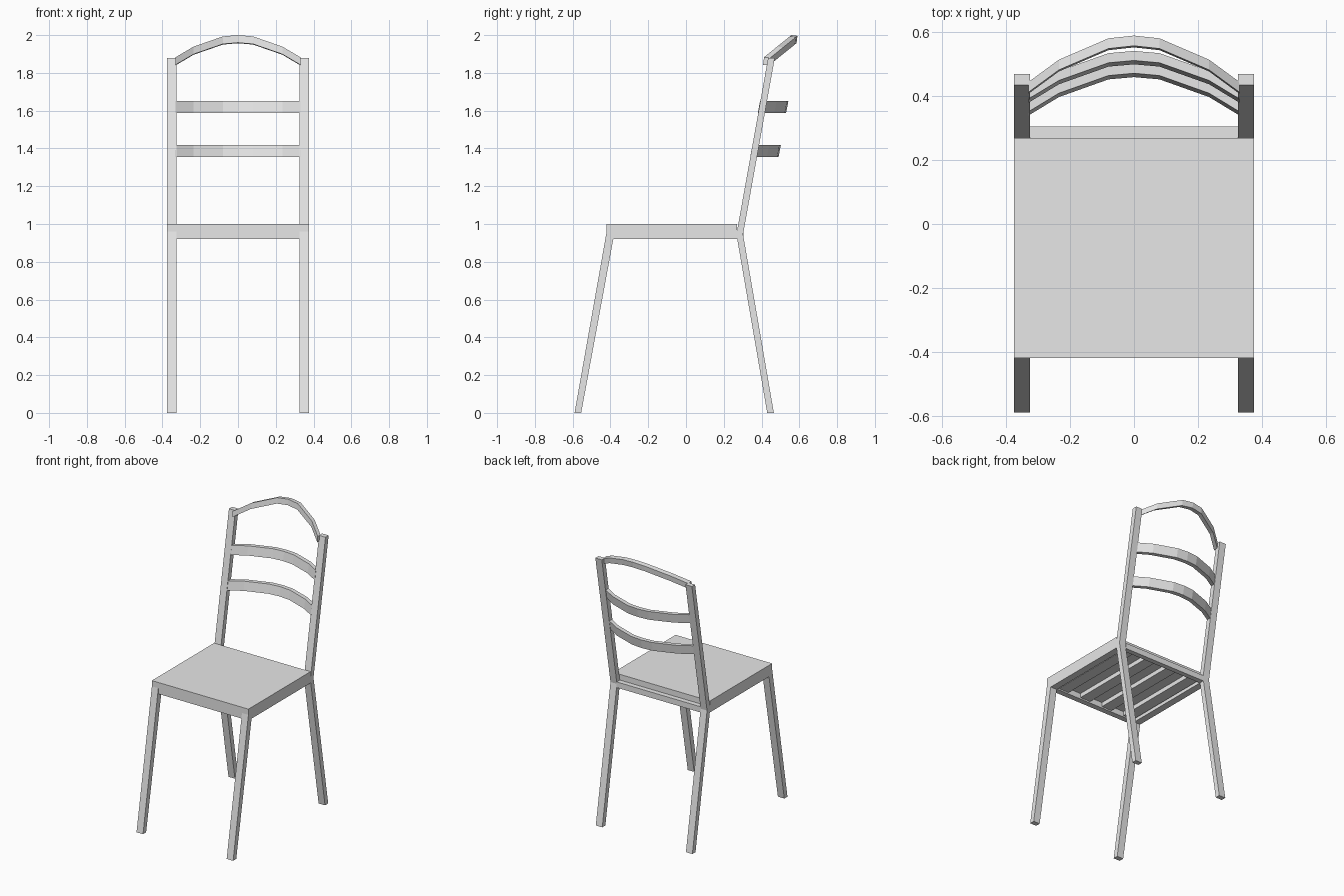
import bpy
import bmesh

cube = bpy.data.objects.get("Cube")
if cube:
    bpy.data.objects.remove(cube, do_unlink=True)

grey = bpy.data.materials.new("plain_grey")
grey.use_nodes = True
colour = (0.8, 0.8, 0.8, 1)
grey.diffuse_color = colour
grey.node_tree.nodes["Principled BSDF"].inputs["Base Color"].default_value = colour


def loft(name, sections):
    """Join a run of matching cross-sections into a closed solid."""
    bm = bmesh.new()
    rings = [[bm.verts.new(p) for p in s] for s in sections]
    for a, b in zip(rings, rings[1:]):
        for i in range(len(a)):
            j = (i + 1) % len(a)
            bm.faces.new((a[i], a[j], b[j], b[i]))
    bm.faces.new(rings[0][::-1])
    bm.faces.new(rings[-1])
    bmesh.ops.recalc_face_normals(bm, faces=bm.faces)
    mesh = bpy.data.meshes.new(name)
    bm.to_mesh(mesh)
    bm.free()
    mesh.materials.append(grey)
    obj = bpy.data.objects.new(name, mesh)
    bpy.context.collection.objects.link(obj)
    return obj


def extrude_x(name, x0, x1, profile):
    """Extrude a side profile of (y, z) points across x."""
    return loft(name, [[(x, y, z) for y, z in profile] for x in (x0, x1)])


def box(name, x0, x1, y0, y1, z0, z1):
    return extrude_x(name, x0, x1, [(y0, z0), (y1, z0), (y1, z1), (y0, z1)])


OUTER, INNER = 0.375, 0.325
UNDER, MID, TOP = 0.92, 0.96, 1.0
FRONT, BACK = -0.42, 0.27

# Seat panel and the rails of its frame
box("seat", -OUTER, OUTER, FRONT, BACK, MID, TOP)
box("front_rail", -INNER, INNER, FRONT, FRONT + 0.04, UNDER, MID)
box("back_rail", -INNER, INNER, BACK, BACK + 0.035, UNDER, MID)

# Slats under the seat
for i in range(4):
    x = -0.27 + 0.18 * i
    box(f"seat_slat_{i + 1}", x - 0.04, x + 0.04, FRONT + 0.04, BACK, UNDER + 0.01, MID)

# Legs, posts and side rails
front_leg = [(-0.59, 0), (-0.555, 0), (-0.385, UNDER), (-0.38, MID), (FRONT, MID)]
back_post = [(0.43, 0), (0.465, 0), (0.302, 0.945), (0.47, 1.88),
             (0.435, 1.88), (0.267, 0.945)]
for side, s in (("left", 1), ("right", -1)):
    extrude_x(f"{side}_front_leg", s * INNER, s * OUTER, front_leg)
    extrude_x(f"{side}_back_post", s * INNER, s * OUTER, back_post)
    box(f"{side}_side_rail", s * INNER, s * OUTER, FRONT + 0.03, BACK, UNDER, MID)

# Bowed back rails: half-curve of (x, fraction of the full bow), mirrored
half = [(0.33, 1), (0.235, 0.52), (0.08, 0.06)]
curve = [(-x, f) for x, f in half] + [(0, 0)] + [(x, f) for x, f in half[::-1]]


def bowed_rail(name, profile, sweep, drop):
    loft(name, [[(x, y - sweep * f, z - drop * f) for y, z in profile]
                for x, f in curve])


for name, y, z in (("lower_back_rail", 0.46, 1.355), ("upper_back_rail", 0.5, 1.588)):
    bowed_rail(name, [(y, z), (y + 0.03, z), (y + 0.042, z + 0.063),
                      (y + 0.012, z + 0.063)], 0.12, 0)
bowed_rail("crest_rail", [(0.553, 1.96), (0.585, 1.957), (0.59, 1.996),
                          (0.558, 2.0)], 0.145, 0.117)
